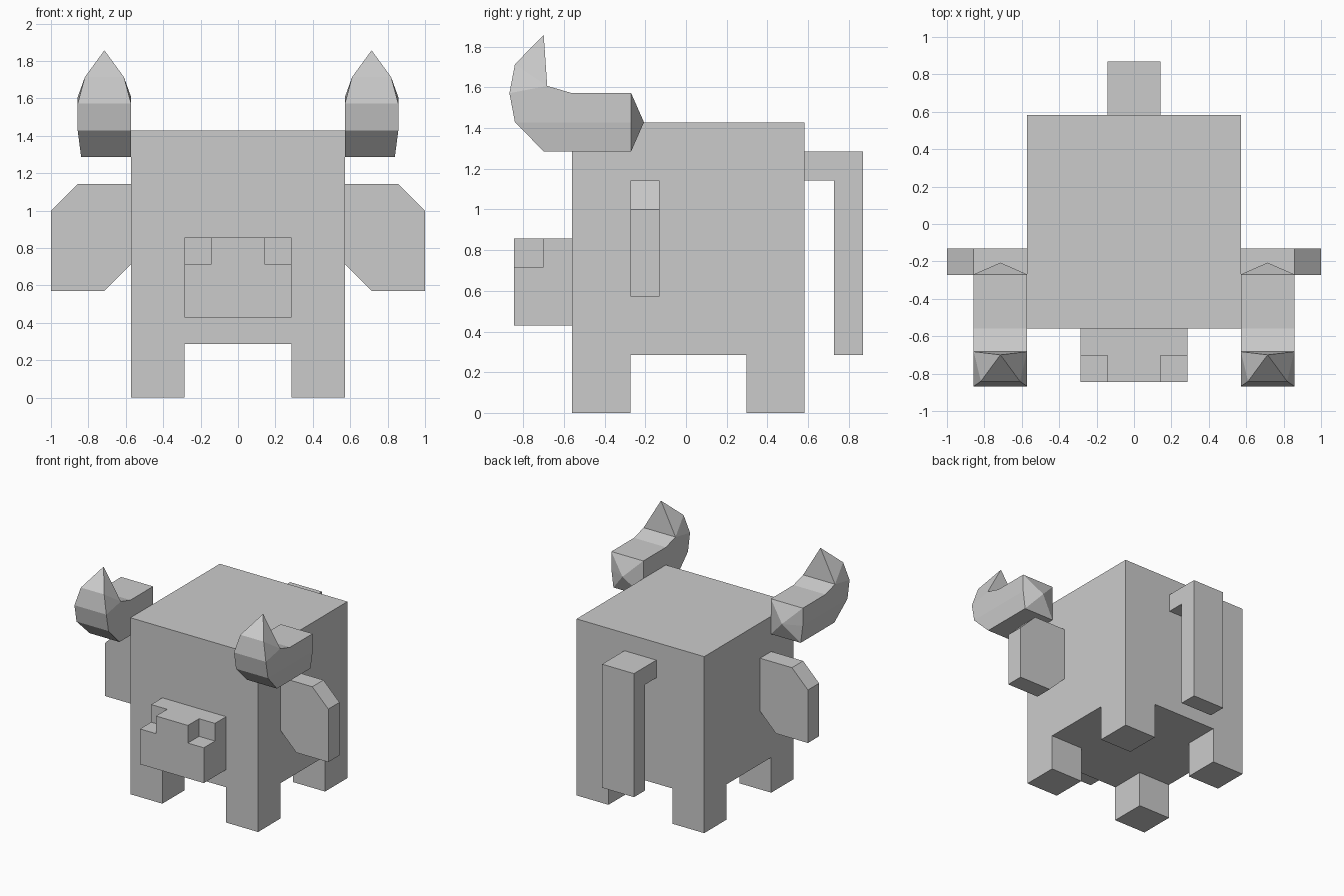
import bpy, bmesh, math

if "Cube" in bpy.data.objects:
    bpy.data.objects.remove(bpy.data.objects["Cube"])

U = 1 / 7          # modelling unit
Y_SHIFT = 0.012    # centres the whole model front to back

grey = bpy.data.materials.new("plain_grey")
grey.diffuse_color = (0.6, 0.6, 0.6, 1)
grey.use_nodes = True
grey.node_tree.nodes["Principled BSDF"].inputs["Base Color"].default_value = grey.diffuse_color


def finish(name, bm):
    """Scale to final size, clean up and link a part."""
    bmesh.ops.remove_doubles(bm, verts=bm.verts, dist=1e-4)
    bmesh.ops.dissolve_limit(bm, angle_limit=math.radians(0.5),
                             verts=bm.verts, edges=bm.edges)
    bmesh.ops.recalc_face_normals(bm, faces=bm.faces)
    for v in bm.verts:
        v.co *= U
        v.co.y += Y_SHIFT
    mesh = bpy.data.meshes.new(name)
    bm.to_mesh(mesh)
    bm.free()
    mesh.materials.append(grey)
    obj = bpy.data.objects.new(name, mesh)
    bpy.context.collection.objects.link(obj)
    return obj


def blocks(name, cuts, filled):
    """Solid made of grid cells; only the outside faces are kept."""
    bm = bmesh.new()
    n = [len(c) - 1 for c in cuts]
    solid = {(i, j, k) for i in range(n[0]) for j in range(n[1])
             for k in range(n[2]) if filled(i, j, k)}
    for cell in solid:
        for axis in range(3):
            for side in (0, 1):
                near = list(cell)
                near[axis] += 2 * side - 1
                if tuple(near) in solid:
                    continue
                corners = []
                for a, b in ((0, 0), (1, 0), (1, 1), (0, 1)):
                    idx = list(cell)
                    idx[axis] += side
                    idx[(axis + 1) % 3] += a
                    idx[(axis + 2) % 3] += b
                    corners.append(bm.verts.new(
                        [cuts[d][idx[d]] for d in range(3)]))
                bm.faces.new(corners)
    return finish(name, bm)


def extruded(name, profile, to_point, depth):
    """Flat profile pushed along one axis vector."""
    bm = bmesh.new()
    face = bm.faces.new([bm.verts.new(to_point(a, b)) for a, b in profile])
    out = bmesh.ops.extrude_face_region(bm, geom=[face])
    verts = [g for g in out["geom"] if isinstance(g, bmesh.types.BMVert)]
    bmesh.ops.translate(bm, verts=verts, vec=depth)
    return finish(name, bm)


def horn(name, s):
    """Curved horn: five-sided shaft, bent front, pointed ends."""
    bm = bmesh.new()
    inner, outer, low, mid = 4, 6, 5.87, 5
    V = lambda x, y, z: bm.verts.new((s * x, y, z))
    pair = lambda y, z, a=inner, b=outer: (V(a, y, z), V(b, y, z))
    back_pt, tip = V(mid, -1.53, 10), V(mid, -4.98, 13)
    rt, rb = pair(-1.97, 11), pair(-1.97, 9, inner, low)   # rear ring
    rm = V(outer, -1.97, 10)
    bend, neck = pair(-4, 11), pair(-4.86, 11.25)          # top side
    f0 = pair(-4.98, 9, inner, low)                        # front strips
    f1, f2 = pair(-5.97, 10), pair(-6.16, 11)
    f3 = pair(-5.97, 12, 4.27, 5.73)
    # rear point
    ring = [rt[0], rt[1], rm, rb[1], rb[0]]
    for i in range(5):
        bm.faces.new((ring[i], ring[(i + 1) % 5], back_pt))
    # top, bottom and front strips
    chain = [neck, bend, rt]
    under = [rb, f0, f1, f2, f3]
    for strip in (chain, under):
        for p, q in zip(strip, strip[1:]):
            bm.faces.new((p[0], p[1], q[1], q[0]))
    # sides
    bm.faces.new((rt[1], bend[1], neck[1], f2[1], f1[1], rm))
    bm.faces.new((rm, f1[1], f0[1], rb[1]))
    bm.faces.new((rt[0], bend[0], neck[0], f2[0], f1[0], f0[0], rb[0]))
    # pointed tip
    for i in (0, 1):
        bm.faces.new((f2[i], neck[i], f3[i]))
        bm.faces.new((f3[i], neck[i], tip))
    bm.faces.new((f3[0], f3[1], tip))
    bm.faces.new((neck[0], neck[1], tip))
    return finish(name, bm)


# Body with four legs
blocks("body_and_legs", ((-4, -2, 2, 4), (-4, -2, 2, 4), (0, 2, 10)),
       lambda i, j, k: k == 1 or (i != 1 and j != 1))

# Snout with notched upper front corners
blocks("snout", ((-2, -1, 1, 2), (-6, -5, -4), (3, 5, 6)),
       lambda i, j, k: not (i != 1 and j == 0 and k == 1))

# Hooked tail
extruded("tail", [(4, 9), (6, 9), (6, 2), (5, 2), (5, 8), (4, 8)],
         lambda y, z: (-1, y, z), (2, 0, 0))

# Ears and horns on both sides
EAR = [(4, 8), (6, 8), (7, 7), (7, 4), (5, 4), (4, 5)]
for side, s in (("left", -1), ("right", 1)):
    extruded(side + "_ear", EAR, lambda x, z: (s * x, -2, z), (0, 1, 0))
    horn(side + "_horn", s)
